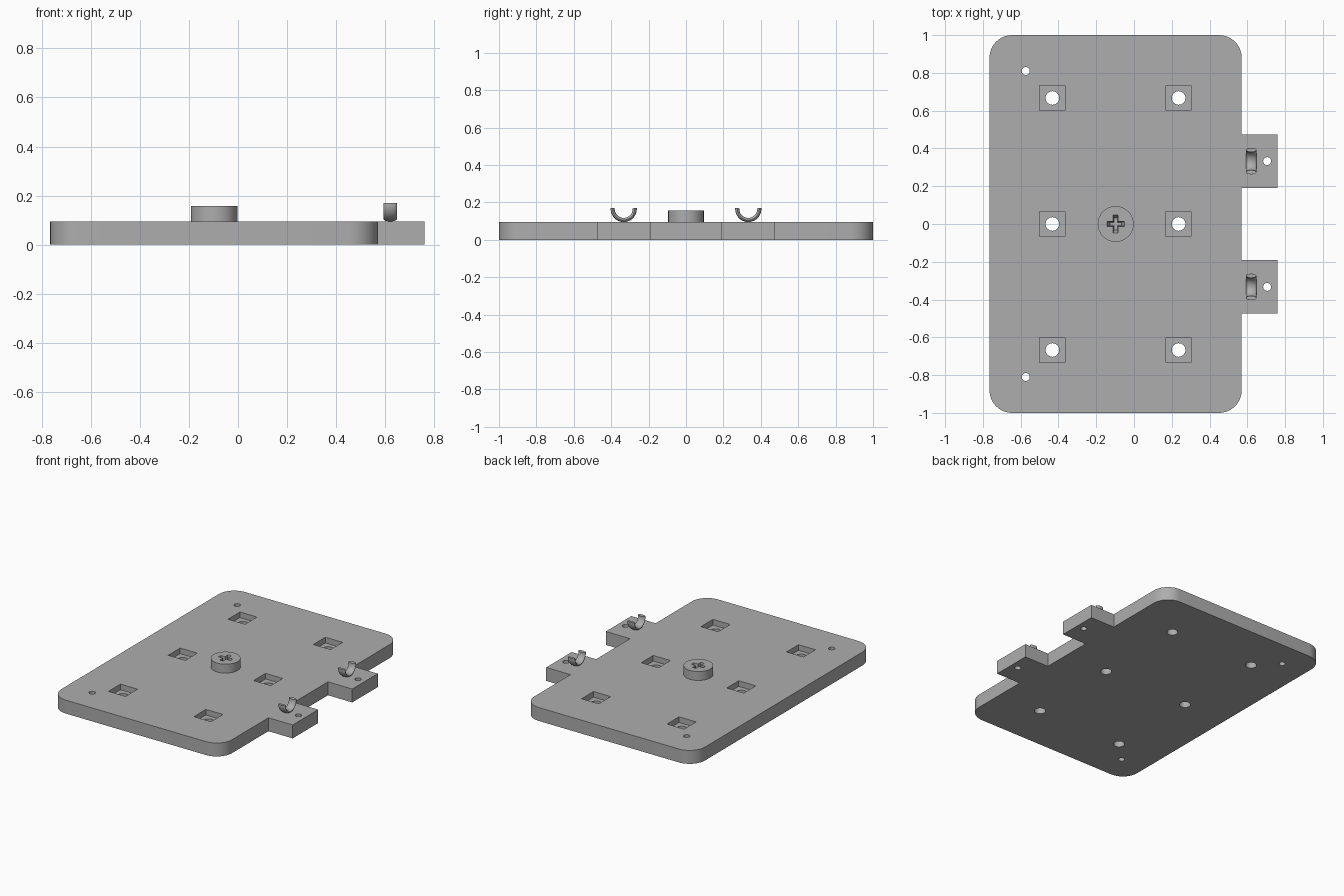
import bpy, bmesh, math
from mathutils import Matrix

if "Cube" in bpy.data.objects:
    bpy.data.objects.remove(bpy.data.objects["Cube"])

grey = bpy.data.materials.new("plain_grey")
grey.diffuse_color = (0.42, 0.42, 0.42, 1)
grey.use_nodes = True
grey.node_tree.nodes["Principled BSDF"].inputs["Base Color"].default_value = grey.diffuse_color
T = 0.095  # plate thickness


def finish(name, bm, smooth=True):
    bmesh.ops.recalc_face_normals(bm, faces=bm.faces[:])
    me = bpy.data.meshes.new(name)
    bm.to_mesh(me)
    bm.free()
    ob = bpy.data.objects.new(name, me)
    bpy.context.collection.objects.link(ob)
    me.materials.append(grey)
    if smooth:
        bpy.ops.object.select_all(action='DESELECT')
        ob.select_set(True)
        bpy.context.view_layer.objects.active = ob
        bpy.ops.object.shade_smooth_by_angle(angle=math.radians(35))
    return ob


def prism(bm, pts, z0, z1, bottom_scale=1.0, c=(0, 0)):
    """Solid from an outline, optionally tapering towards the bottom around c."""
    s = bottom_scale
    lo = [bm.verts.new((c[0] + (x - c[0]) * s, c[1] + (y - c[1]) * s, z0)) for x, y in pts]
    hi = [bm.verts.new((x, y, z1)) for x, y in pts]
    n = len(pts)
    bm.faces.new(lo[::-1])
    bm.faces.new(hi)
    for i in range(n):
        bm.faces.new((lo[i], lo[(i + 1) % n], hi[(i + 1) % n], hi[i]))


def arc(cx, cy, r, a0, a1, n):
    return [(cx + r * math.cos(math.radians(a0 + (a1 - a0) * i / n)),
             cy + r * math.sin(math.radians(a0 + (a1 - a0) * i / n))) for i in range(n + 1)]


def circle(cx, cy, r, n=32):
    return arc(cx, cy, r, 0, 360, n)[:-1]


def cut(ob, bm):
    cutter = finish("cutter", bm, False)
    cutter.hide_render = True
    mod = ob.modifiers.new("cut", 'BOOLEAN')
    mod.operation, mod.solver, mod.object = 'DIFFERENCE', 'EXACT', cutter
    bpy.context.view_layer.objects.active = ob
    bpy.ops.object.modifier_apply(modifier=mod.name)
    bpy.data.objects.remove(cutter)


# base plate outline: rounded corners, two square tabs on the right
L, R, TAB, r = -0.765, 0.57, 0.76, 0.12
outline = arc(R - r, -1 + r, r, -90, 0, 12)
for y0, y1 in ((-0.475, -0.19), (0.19, 0.475)):
    outline += [(R, y0), (TAB, y0), (TAB, y1), (R, y1)]
outline += arc(R - r, 1 - r, r, 0, 90, 12)
outline += arc(L + r, 1 - r, r, 90, 180, 12)
outline += arc(L + r, -1 + r, r, 180, 270, 12)
bm = bmesh.new()
prism(bm, outline, 0, T)
plate = finish("base_plate", bm)

# square pockets, then through holes
sites = [(x, y) for x in (-0.432, 0.236) for y in (-0.667, 0, 0.667)]
bm = bmesh.new()
h = 0.067
for x, y in sites:
    prism(bm, [(x - h, y - h), (x + h, y - h), (x + h, y + h), (x - h, y + h)], T - 0.04, T + 0.05)
cut(plate, bm)
bm = bmesh.new()
for x, y in sites:
    prism(bm, circle(x, y, 0.036), -0.05, T + 0.05)
for s in (-1, 1):
    prism(bm, circle(-0.573, s * 0.81, 0.021, 24), -0.05, T + 0.05)
    prism(bm, circle(0.705, s * 0.333, 0.021, 24), -0.05, T + 0.05)
cut(plate, bm)

# round centre knob with a tapered cross recess
kx, top = -0.097, 0.158
bm = bmesh.new()
prism(bm, circle(kx, 0, 0.095, 64), T - 0.002, top)
knob = finish("centre_knob", bm)
a, w = 0.051, 0.014
cross = [(a, -w), (a, w), (w, w), (w, a), (-w, a), (-w, w),
         (-a, w), (-a, -w), (-w, -w), (-w, -a), (w, -a), (w, -w)]
bm = bmesh.new()
prism(bm, [(kx + x, y) for x, y in cross], top - 0.04, top + 0.01, 0.6, (kx, 0))
cut(knob, bm)

# open half-ring clips with an oval cross-section, one per tab
for name, cy in (("front_clip", -0.333), ("back_clip", 0.333)):
    bm = bmesh.new()
    rings = []
    for i in range(33):
        t = math.radians(176 + 188 * i / 32)
        ring = []
        for j in range(24):
            p = 2 * math.pi * j / 24
            rad = 0.059 + 0.011 * math.cos(p)
            ring.append(bm.verts.new((0.62 + 0.028 * math.sin(p),
                                      cy + rad * math.cos(t), 0.165 + rad * math.sin(t))))
        rings.append(ring)
    for A, B in zip(rings, rings[1:]):
        for j in range(24):
            bm.faces.new((A[j], A[(j + 1) % 24], B[(j + 1) % 24], B[j]))
    bm.faces.new(rings[0])
    bm.faces.new(rings[-1])
    finish(name, bm)
